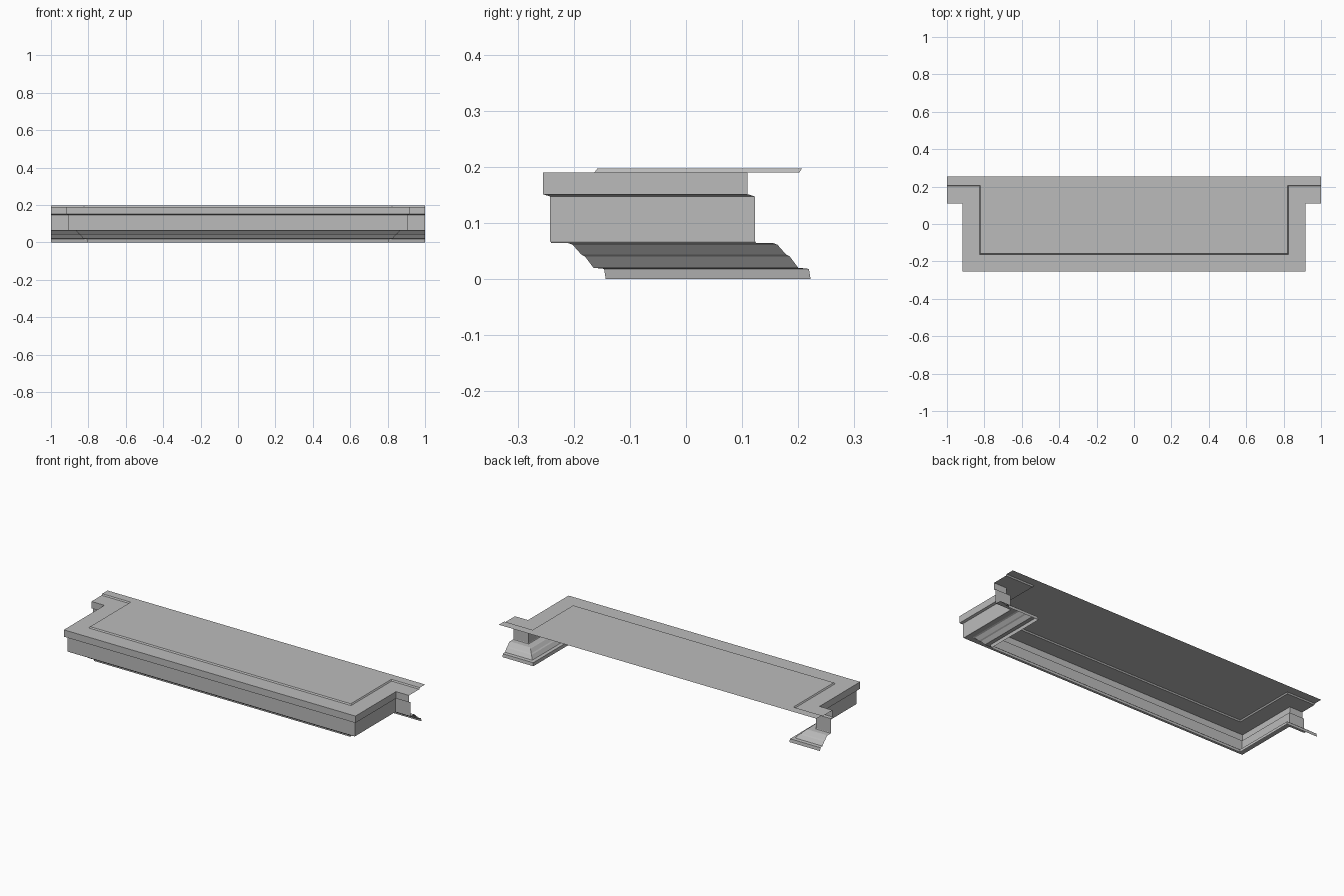
import bpy
import bmesh

cube = bpy.data.objects.get("Cube")
if cube:
    bpy.data.objects.remove(cube, do_unlink=True)

# Single plain stone colour
stone = bpy.data.materials.new("grey_stone")
stone.use_nodes = True
colour = (0.5, 0.5, 0.5, 1)
stone.diffuse_color = colour
stone.node_tree.nodes["Principled BSDF"].inputs["Base Color"].default_value = colour

END, SIDE, FRONT, WALL, BACK = 1.0, 0.918, -0.255, 0.11, 0.255


def ring(inset):
    """Mitred plan of the ledge: wall, side, front, side, wall."""
    half = [(END, WALL + inset), (SIDE - inset, WALL + inset), (SIDE - inset, FRONT + inset)]
    return [(-x, y) for x, y in half] + half[::-1]


def sweep(name, profile, panel=False):
    """Sweep (inset, height) points, listed bottom to top, along the plan."""
    bm = bmesh.new()
    rows = [[bm.verts.new((x, y, z)) for x, y in ring(d)] for d, z in profile]
    for low, high in zip(rows, rows[1:]):
        for i in range(len(low) - 1):
            bm.faces.new((low[i], low[i + 1], high[i + 1], high[i]))
    if panel:
        z = profile[-1][1]
        bm.faces.new(rows[-1] + [bm.verts.new((x, BACK, z)) for x in (END, -END)])
    mesh = bpy.data.meshes.new(name)
    bm.to_mesh(mesh)
    bm.free()
    mesh.materials.append(stone)
    obj = bpy.data.objects.new(name, mesh)
    bpy.context.collection.objects.link(obj)


# Base strip and its small ledge
sweep("base_strip", [(0.112, 0), (0.109, 0.018), (0.09, 0.02)])
# Sloping moulding under the soffit
sweep("lower_moulding", [(0.09, 0.02), (0.075, 0.04), (0.068, 0.044), (0.053, 0.061), (0.045, 0.064)])
# Soffit and tall plain band
sweep("main_band", [(0.045, 0.064), (0.015, 0.064), (0.013, 0.067), (0.013, 0.147)])
# Projecting fascia with its lower lip
sweep("top_fascia", [(0.013, 0.147), (0, 0.151), (0, 0.19)])
# Deck border and raised centre panel
sweep("deck", [(0, 0.19), (0.092, 0.19), (0.097, 0.197)], panel=True)
